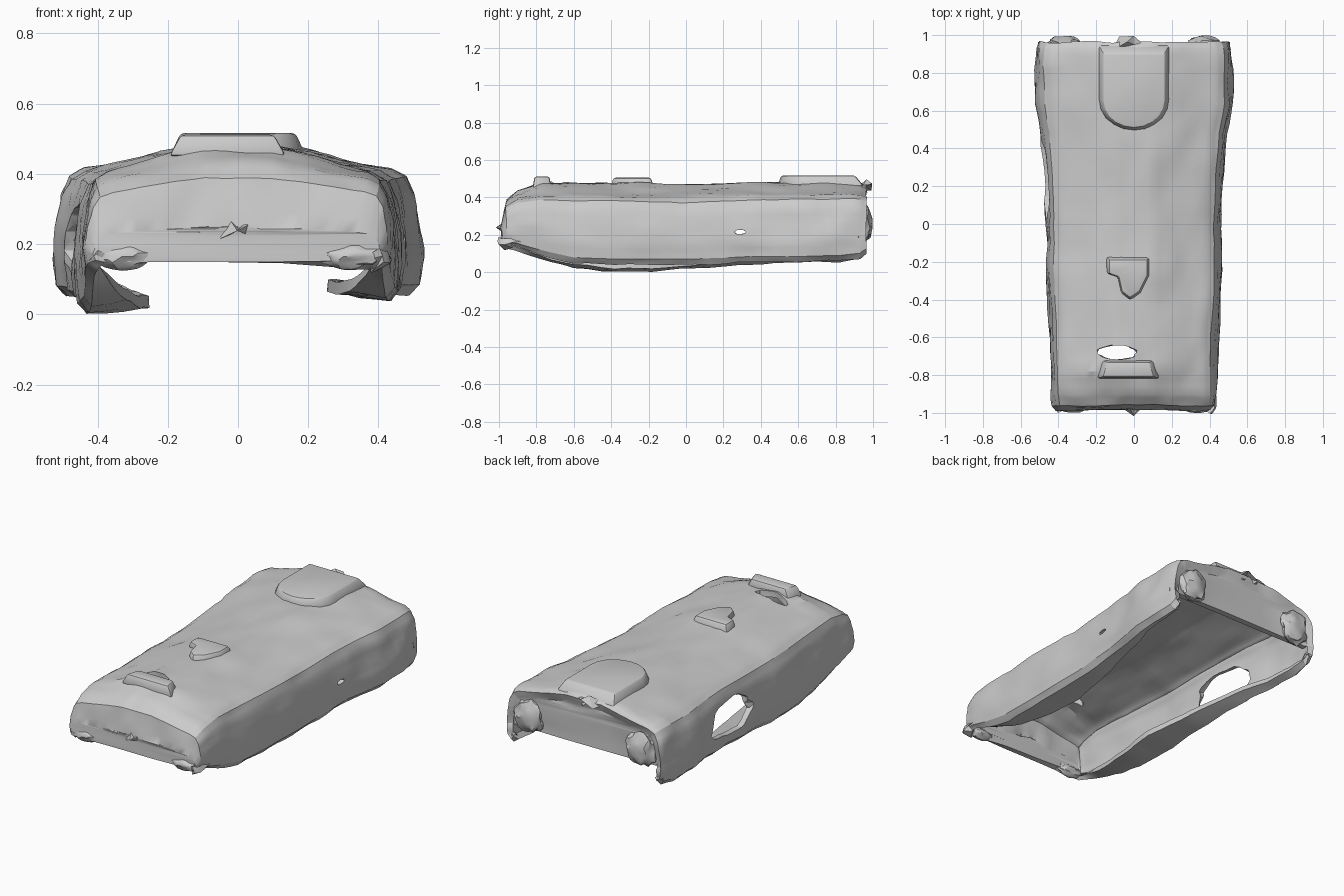
import bpy, bmesh, math
from mathutils import Vector, noise

if "Cube" in bpy.data.objects:
    bpy.data.objects.remove(bpy.data.objects["Cube"])

# Stations along the body: y, half width, roof z, left bottom z, right bottom z, lip width
STATIONS = [
    (-0.985, 0.41, 0.25, 0.15, 0.15, 0.01),
    (-0.96, 0.43, 0.39, 0.13, 0.14, 0.01),
    (-0.90, 0.44, 0.435, 0.11, 0.13, 0.02),
    (-0.78, 0.445, 0.475, 0.07, 0.09, 0.05),
    (-0.60, 0.45, 0.48, 0.02, 0.05, 0.10),
    (-0.38, 0.46, 0.475, 0.00, 0.04, 0.15),
    (-0.18, 0.465, 0.47, 0.00, 0.04, 0.18),
    (0.05, 0.465, 0.465, 0.02, 0.04, 0.13),
    (0.28, 0.475, 0.475, 0.035, 0.05, 0.09),
    (0.48, 0.495, 0.48, 0.045, 0.055, 0.07),
    (0.64, 0.525, 0.485, 0.05, 0.055, 0.05),
    (0.82, 0.525, 0.485, 0.055, 0.06, 0.04),
    (0.93, 0.52, 0.48, 0.065, 0.07, 0.03),
    (0.965, 0.51, 0.46, 0.10, 0.10, 0.01),
]
# Half cross-section: fraction of width, fraction of height above the wall's bottom
HALF = [(0.22, 1.0), (0.42, 0.95), (0.64, 0.88), (0.83, 0.83), (0.91, 0.78),
        (0.955, 0.66), (0.985, 0.45), (1.0, 0.24), (0.985, 0.07), (0.93, 0.0)]


def half_section(w, top, bottom, lip, side):
    pts = [(side * w * u, bottom + (top - bottom) * v) for u, v in HALF]
    pts.append((side * (w * 0.93 - lip), bottom + 0.02))
    return pts


def section(y, w, top, zl, zr, lip):
    left = half_section(w, top, zl, lip, -1)
    right = half_section(w, top, zr, lip, 1)
    return [Vector((x, y, z)) for x, z in left[::-1] + [(0, top)] + right]


def apply_all(ob):
    bpy.ops.object.select_all(action='DESELECT')
    ob.select_set(True)
    bpy.context.view_layer.objects.active = ob
    for m in list(ob.modifiers):
        bpy.ops.object.modifier_apply(modifier=m.name)


def smooth(ob):
    apply_all(ob)
    bpy.ops.object.shade_smooth_by_angle(angle=math.radians(28))


# Outer skin lofted through the stations
bm = bmesh.new()
rings = [[bm.verts.new(p) for p in section(*s)] for s in STATIONS]
for a, b in zip(rings, rings[1:]):
    for i in range(len(a) - 1):
        bm.faces.new((a[i], a[i + 1], b[i + 1], b[i]))
n = len(rings[0])
# End walls built as strips across the section, leaving the underside open
for ring, first, flip in ((rings[0], 1, False), (rings[-1], 3, True)):
    for i in range(first, n // 2):
        j = n - 1 - i
        f = [ring[i], ring[j], ring[j - 1], ring[i + 1]]
        f = list(dict.fromkeys(f))
        if len(f) > 2:
            bm.faces.new(f[::-1] if flip else f)

# Recessed panel in the rear wall
bm.normal_update()
rear = [f for f in bm.faces if f.normal.y > 0.95 and f.calc_center_median().y > 0.96]
bmesh.ops.inset_region(bm, faces=rear, thickness=0.05, depth=-0.02)

# Worn, lumpy surface
bmesh.ops.subdivide_edges(bm, edges=bm.edges[:], cuts=2, use_grid_fill=True)
bm.normal_update()
for v in bm.verts:
    v.co += v.normal * (noise.noise(v.co * 6) * 0.012 + noise.noise(v.co * 17) * 0.005)
mesh = bpy.data.meshes.new("body_shell")
bm.to_mesh(mesh)
bm.free()
body = bpy.data.objects.new("body_shell", mesh)
bpy.context.collection.objects.link(body)
sol = body.modifiers.new("thickness", 'SOLIDIFY')
sol.thickness = 0.035
sol.offset = -1


# Broken openings: left wall, small right wall gap, front roof slit
def cutter(loc, scale):
    bpy.ops.mesh.primitive_ico_sphere_add(subdivisions=3, radius=1, location=loc)
    c = bpy.context.object
    c.name = "opening_cutter"
    c.hide_render = True
    c.scale = scale
    for v in c.data.vertices:
        v.co *= 1 + 0.2 * noise.noise(v.co * 2 + Vector(loc))
    m = body.modifiers.new("opening", 'BOOLEAN')
    m.operation = 'DIFFERENCE'
    m.solver = 'EXACT'
    m.object = c
    return c


cutters = [cutter((-0.47, 0.25, 0.21), (0.15, 0.21, 0.10)),
           cutter((0.47, 0.29, 0.215), (0.12, 0.03, 0.012)),
           cutter((-0.09, -0.68, 0.47), (0.11, 0.036, 0.15))]
smooth(body)
for c in cutters:
    bpy.data.objects.remove(c)


# Low raised plates on the roof, extruded from an outline
def plate(name, outline, z0, z1, taper):
    bm = bmesh.new()
    c = sum((Vector((x, y, 0)) for x, y in outline), Vector()) / len(outline)
    low = [bm.verts.new((x, y, z0)) for x, y in outline]
    high = [bm.verts.new((c.x + (x - c.x) * taper, c.y + (y - c.y) * taper, z1)) for x, y in outline]
    bm.faces.new(low)
    bm.faces.new(high)
    for i in range(len(low)):
        k = (i + 1) % len(low)
        bm.faces.new((low[i], low[k], high[k], high[i]))
    bmesh.ops.recalc_face_normals(bm, faces=bm.faces)
    me = bpy.data.meshes.new(name)
    bm.to_mesh(me)
    bm.free()
    ob = bpy.data.objects.new(name, me)
    bpy.context.collection.objects.link(ob)
    b = ob.modifiers.new("soft", 'BEVEL')
    b.width = 0.012
    b.segments = 2
    smooth(ob)


rear_arc = [(0.19 * math.cos(t), 0.66 - 0.17 * math.sin(t))
            for t in (math.pi * i / 10 for i in range(11))]
plate("rear_roof_pad", rear_arc + [(-0.19, 0.95), (0.19, 0.95)], 0.46, 0.517, 0.86)
plate("middle_roof_bump", [(-0.15, -0.17), (0.09, -0.17), (0.09, -0.27), (0.04, -0.37),
                           (-0.02, -0.41), (-0.07, -0.37), (-0.09, -0.28), (-0.15, -0.26)],
      0.45, 0.505, 0.85)
plate("front_roof_ridge", [(-0.2, -0.82), (0.14, -0.82), (0.11, -0.72), (-0.17, -0.72)],
      0.45, 0.512, 0.8)


# Rough ends at the corners
def lump(name, loc, size):
    bpy.ops.mesh.primitive_ico_sphere_add(subdivisions=3, radius=1, location=loc)
    ob = bpy.context.object
    ob.name = name
    for v in ob.data.vertices:
        v.co *= 1 + 0.3 * noise.noise(v.co * 2 + Vector(loc))
        v.co = Vector(a * b for a, b in zip(v.co, size))
    smooth(ob)


for s in (-1, 1):
    lump("rear_corner_lump", (s * 0.37, 0.95, 0.26), (0.09, 0.045, 0.10))
    lump("front_corner_lump", (s * 0.33, -0.965, 0.165), (0.09, 0.032, 0.035))
